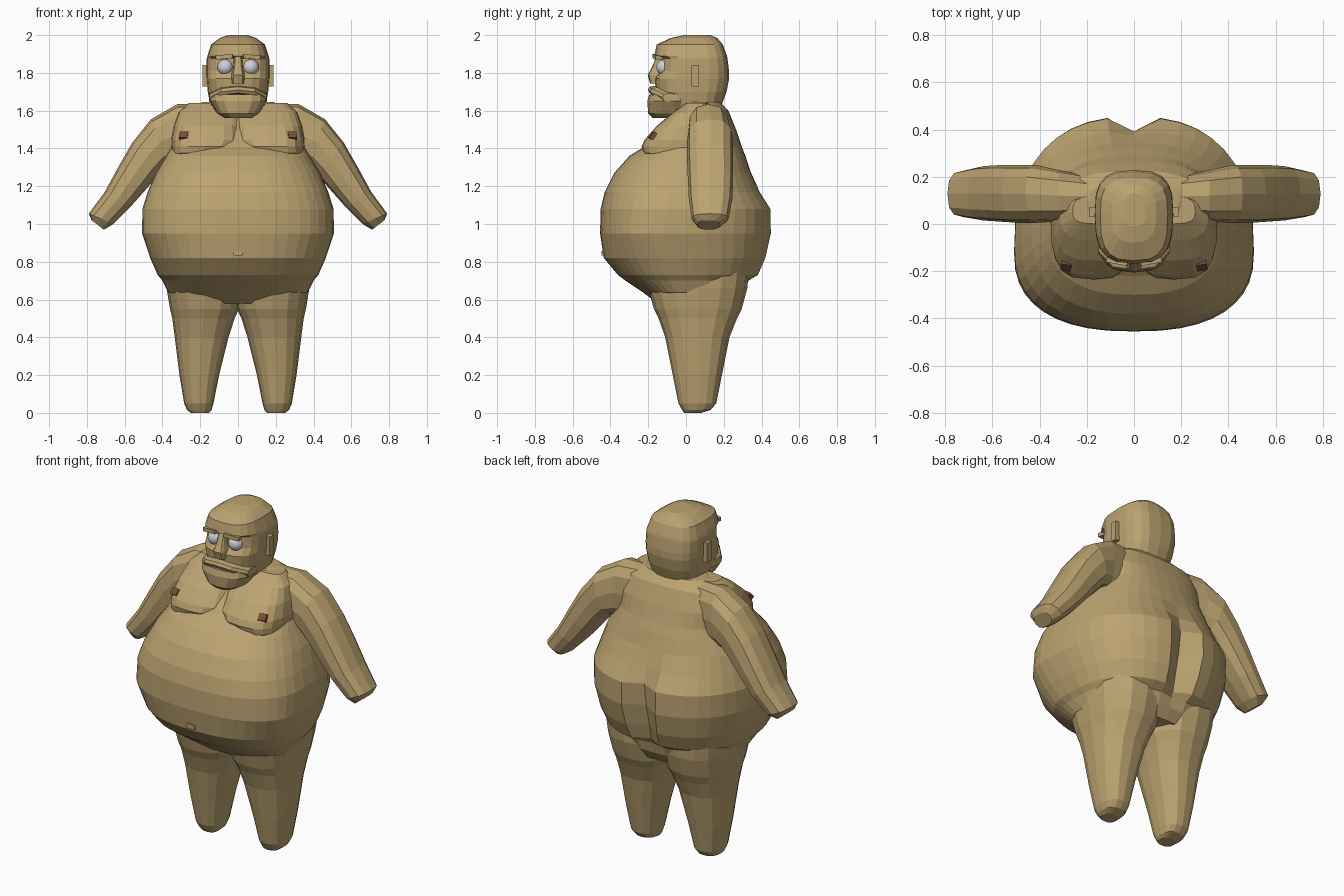
import bpy, bmesh, math
from mathutils import Vector as V, Euler


def material(name, rgb):
    m = bpy.data.materials.new(name)
    m.diffuse_color = (*rgb, 1)
    return m


SKIN = material("skin", (0.5, 0.365, 0.165))
BROWN = material("brown", (0.2, 0.07, 0.04))
EYE = material("eye_grey", (0.62, 0.64, 0.68))


def finish(name, bm, mat=SKIN, mirror=False):
    bmesh.ops.recalc_face_normals(bm, faces=bm.faces)
    mesh = bpy.data.meshes.new(name)
    bm.to_mesh(mesh)
    bm.free()
    ob = bpy.data.objects.new(name, mesh)
    bpy.context.collection.objects.link(ob)
    mesh.materials.append(mat)
    if mirror:
        mod = ob.modifiers.new("mirror", 'MIRROR')
        mod.use_mirror_merge = False
    return ob


def ring(c, a, front, back, n=2.2, seg=16):
    """Superellipse: a is the side axis, front/back the two depth axes."""
    pts = []
    for i in range(seg):
        t = 2 * math.pi * i / seg
        p, q = (math.copysign(abs(f) ** (2 / n), f) for f in (math.cos(t), math.sin(t)))
        pts.append(V(c) + V(a) * p + (V(back) * q if q > 0 else V(front) * -q))
    return pts


def level(z, x, rx, cy, yf, yb, n=2.2, seg=16):
    return ring((x, cy, z), (rx, 0, 0), (0, yf - cy, 0), (0, yb - cy, 0), n, seg)


def loft(name, rings, mat=SKIN, mirror=False):
    bm = bmesh.new()
    loops = [[bm.verts.new(p) for p in r] for r in rings]
    n = len(loops[0])
    for r, s in zip(loops, loops[1:]):
        for i in range(n):
            j = (i + 1) % n
            bm.faces.new((r[i], r[j], s[j], s[i]))
    bm.faces.new(loops[0])
    bm.faces.new(loops[-1])
    return finish(name, bm, mat, mirror)


def box(name, loc, size, rot=(0, 0, 0), mat=SKIN, mirror=False):
    bm = bmesh.new()
    bmesh.ops.create_cube(bm, size=1)
    r = Euler(rot).to_matrix()
    for v in bm.verts:
        v.co = r @ (v.co * V(size)) + V(loc)
    return finish(name, bm, mat, mirror)


# Torso with round belly and buttocks: z, half width, widest y, front, back, cleft
torso = []
for z, rx, cy, yf, yb, cleft in [
        (0.58, .300, .05, -.15, .27, 0), (0.64, .370, .00, -.23, .31, .0),
        (0.70, .400, -.03, -.32, .335, .02), (0.73, .425, -.05, -.36, .385, .06),
        (0.82, .465, -.07, -.435, .425, .08), (0.95, .508, -.12, -.455, .455, .08),
        (1.08, .506, -.10, -.452, .452, .06), (1.17, .478, -.08, -.43, .395, .02),
        (1.27, .435, -.03, -.38, .345, 0), (1.36, .38, 0, -.30, .315, 0),
        (1.41, .35, .03, -.22, .295, 0), (1.50, .34, .08, -.12, .265, 0),
        (1.60, .29, .10, -.03, .225, 0), (1.645, .19, .10, 0, .18, 0)]:
    pts = level(z, 0, rx, cy, yf, yb, 2.45, 40)
    for p in pts:
        if p.y > cy:
            p.y -= cleft * max(0, 1 - abs(p.x) / .09)
    torso.append(pts)
loft("torso", torso)

# Chest lobes meeting in the middle and hanging over the belly
loft("chest", [level(z, x, rx, .05, yf, .12, 3.2, 20) for z, x, rx, yf in [
    (1.345, .225, .125, -.17), (1.375, .20, .15, -.225), (1.41, .175, .178, -.235),
    (1.445, .165, .19, -.22), (1.52, .16, .18, -.155), (1.59, .145, .17, -.07),
    (1.64, .13, .13, 0)]], mirror=True)
box("nipple", (.285, -.168, 1.46), (.045, .045, .04), (-.7, 0, .2), BROWN, True)
box("navel", (0, -.432, .845), (.05, .03, .025))

# Legs tapering to blunt feet: z, inner x, outer x, front, back
loft("leg", [level(z, (a + b) / 2, (b - a) / 2, (f + k) / 2, f, k, 2.5)
             for z, a, b, f, k in [
    (0.0, .155, .25, -.01, .08), (.015, .14, .27, -.02, .13), (.05, .13, .285, -.04, .16),
    (.20, .10, .31, -.07, .19), (.40, .05, .335, -.11, .23), (.50, .018, .348, -.145, .27),
    (.55, -.005, .36, -.17, .295), (.66, -.02, .378, -.20, .325),
    (.74, -.02, .385, -.17, .33)]], mirror=True)

# Arms: upper-edge x, z, lower-edge x, z, front y, back y
arm = []
for ux, uz, lx, lz, f, k in [
        (.14, 1.64, .20, 1.30, .03, .20), (.32, 1.635, .33, 1.31, .01, .23),
        (.46, 1.555, .37, 1.31, .005, .25), (.56, 1.43, .42, 1.26, .005, .25),
        (.64, 1.29, .49, 1.18, .01, .25), (.705, 1.17, .57, 1.09, .015, .245),
        (.79, 1.055, .66, 1.0, .03, .225), (.775, 1.02, .71, .97, .06, .18)]:
    u, l, h = V((ux, 0, uz)), V((lx, 0, lz)), (k - f) / 2
    c = (u + l) / 2 + V((0, (f + k) / 2, 0))
    arm.append(ring(c, (u - l) / 2, (0, -h, 0), (0, h, 0), 2.6, 12))
loft("arm", arm, mirror=True)

# Head and neck, with a brow shelf over recessed eye sockets
loft("head", [level(z, 0, rx, .04, yf, yb, n, 20) for z, rx, yf, yb, n in [
    (1.54, .12, -.02, .17, 2.4), (1.62, .145, -.08, .185, 2.6), (1.70, .16, -.16, .215, 2.8),
    (1.77, .166, -.165, .228, 3), (1.81, .167, -.135, .228, 3), (1.875, .166, -.13, .22, 3),
    (1.89, .162, -.168, .217, 3), (1.95, .143, -.155, .195, 3), (1.985, .095, -.08, .165, 2.6),
    (2.0, .05, -.01, .13, 2.4)]])

# Heavy jaw, drooping upper lip and nose
loft("jaw", [level(z, 0, rx, -.06, yf, yb, 2.6) for z, rx, yf, yb in [
    (1.56, .07, -.175, -.04), (1.585, .11, -.20, 0), (1.65, .153, -.205, .03),
    (1.685, .15, -.195, .03)]])
loft("upper_lip", [ring((x, y, z), (0, 0, .022), (0, -.035, 0), (0, .06, 0), 2.4, 8)
                   for x, y, z in [(-.15, -.09, 1.67), (-.09, -.155, 1.70), (0, -.167, 1.71),
                                   (.09, -.155, 1.70), (.15, -.09, 1.67)]])
loft("nose", [level(z, 0, rx, -.14, yf, -.10, 3.5, 12) for z, rx, yf in [
    (1.745, .034, -.19), (1.79, .036, -.203), (1.82, .027, -.185), (1.89, .02, -.155)]])

# Brows, ears and eyes
box("brow", (.07, -.15, 1.885), (.09, .04, .022), (0, .1, .18), mirror=True)
box("ear", (.168, .05, 1.785), (.04, .04, .115), mirror=True)
bm = bmesh.new()
bmesh.ops.create_uvsphere(bm, u_segments=20, v_segments=12, radius=.042)
for v in bm.verts:
    v.co += V((.068, -.115, 1.83))
for f in bm.faces:
    f.smooth = True
finish("eye", bm, EYE, True)
